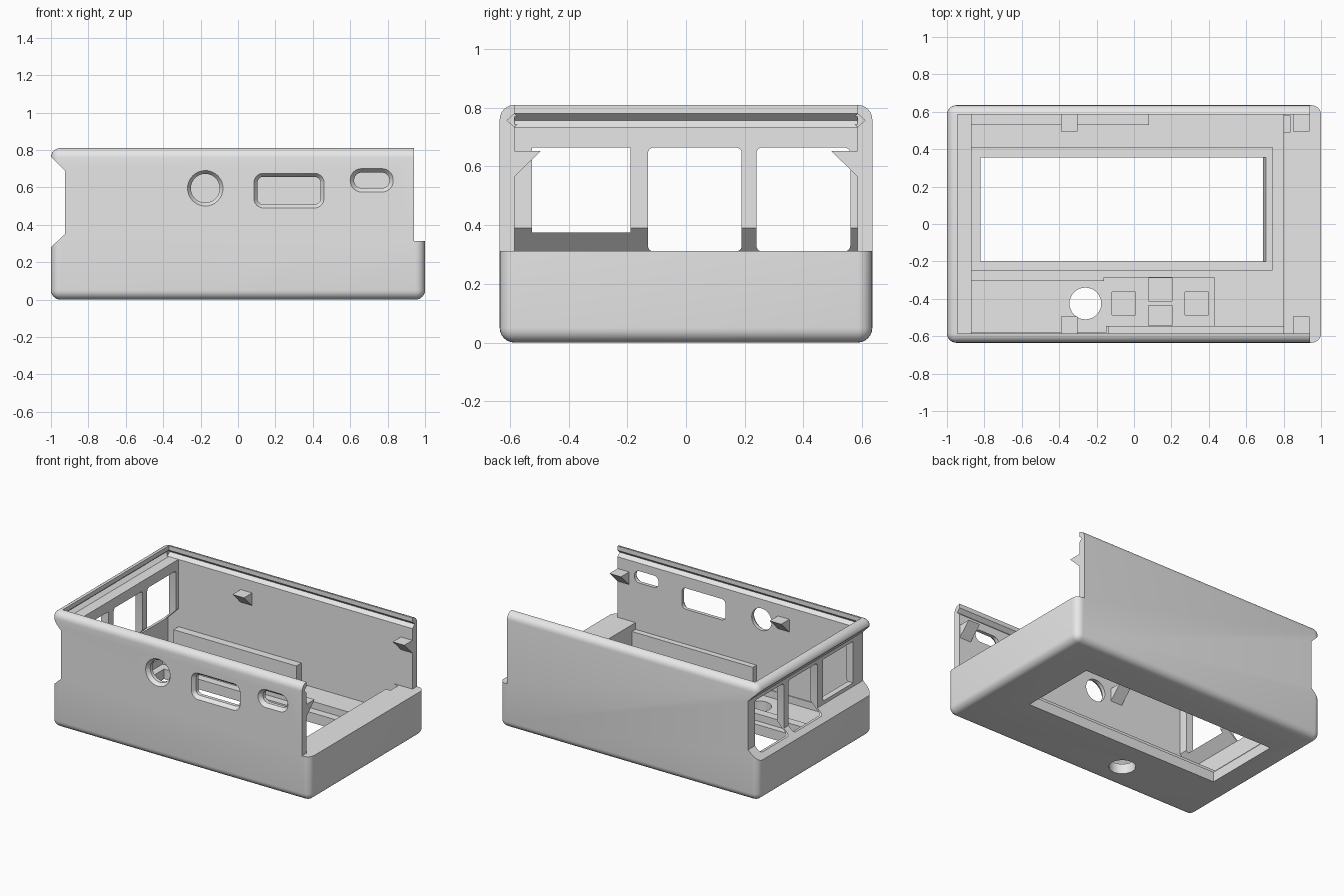
import bpy, bmesh, math
from mathutils import Vector

if "Cube" in bpy.data.objects:
    bpy.data.objects.remove(bpy.data.objects["Cube"], do_unlink=True)

grey = bpy.data.materials.new("light grey plastic")
grey.use_nodes = True
grey.diffuse_color = (0.8, 0.8, 0.8, 1)
grey.node_tree.nodes["Principled BSDF"].inputs["Base Color"].default_value = (0.8, 0.8, 0.8, 1)


def place(axis, p, t):
    if axis == "x":
        return Vector((t, p[0], p[1]))
    if axis == "y":
        return Vector((p[0], t, p[1]))
    return Vector((p[0], p[1], t))


def finish(name, bm):
    bmesh.ops.recalc_face_normals(bm, faces=bm.faces)
    mesh = bpy.data.meshes.new(name)
    bm.to_mesh(mesh)
    bm.free()
    mesh.materials.append(grey)
    ob = bpy.data.objects.new(name, mesh)
    bpy.context.scene.collection.objects.link(ob)
    return ob


def loft(name, axis, sections):
    """Skin matching outlines placed along an axis."""
    bm = bmesh.new()
    rings = [[bm.verts.new(place(axis, p, t)) for p in pts] for pts, t in sections]
    for a, b in zip(rings, rings[1:]):
        for i in range(len(a)):
            j = (i + 1) % len(a)
            bm.faces.new((a[i], a[j], b[j], b[i]))
    bm.faces.new(rings[0])
    bm.faces.new(rings[-1])
    return finish(name, bm)


def prism(name, axis, pts, a, b):
    return loft(name, axis, [(pts, a), (pts, b)])


def rect(u0, u1, v0, v1):
    return [(u0, v0), (u1, v0), (u1, v1), (u0, v1)]


def box(name, x0, x1, y0, y1, z0, z1):
    return prism(name, "z", rect(x0, x1, y0, y1), z0, z1)


def rounded(cu, cv, hu, hv, r, n=8):
    """Rounded rectangle outline."""
    pts = []
    for k, (su, sv) in enumerate([(1, 1), (-1, 1), (-1, -1), (1, -1)]):
        for i in range(n + 1):
            a = math.pi / 2 * (k + i / n)
            pts.append((cu + su * (hu - r) + r * math.cos(a),
                        cv + sv * (hv - r) + r * math.sin(a)))
    return pts


# Solid outer block with rounded edges
shell = box("case_shell", -1, 1, -0.635, 0.635, 0, 0.81)
bevel = shell.modifiers.new("round", "BEVEL")
bevel.width, bevel.segments, bevel.limit_method = 0.05, 6, "NONE"

cutters = []
cut = cutters.append

# Recessed band on the left end
cut(prism("end_notch", "y", [(-1.1, 0.187), (-0.925, 0.35), (-0.925, 0.69), (-1.1, 0.865)], -1, 1))

# Inner cavity with stepped end wall and lid groove
cut(prism("cavity", "y", [
    (-0.95, 0.12), (-0.95, 0.31), (-0.87, 0.39), (-0.87, 0.735), (-0.945, 0.735),
    (-0.97, 0.757), (-0.945, 0.78), (-0.945, 0.9), (1.1, 0.9), (1.1, 0.312),
    (0.8, 0.312), (0.8, 0.12)], -0.585, 0.585))
for s in (-1, 1):
    cut(prism("lid_groove", "x", [(s * 0.56, 0.757), (s * 0.585, 0.735),
                                  (s * 0.61, 0.757), (s * 0.585, 0.78)], -0.955, 1.1))

# Low right end
cut(box("end_cut", 0.94, 1.1, -1, 1, 0.312, 1))
cut(box("ledge_notch", 0.7, 0.835, 0.49, 0.58, 0.13, 0.4))

# Ports in the left end
cut(box("port_a", -1.1, -0.8, -0.525, -0.19, 0.375, 0.665))
for y0, y1 in ((-0.13, 0.19), (0.24, 0.56)):
    cut(prism("port", "x", rounded((y0 + y1) / 2, 0.4875, (y1 - y0) / 2, 0.1775, 0.02, 4), -1.1, -0.8))

# Chamfered front sockets: centre x, z, half width, half height, radius, chamfer
for cx, cz, hw, hh, r, c in ((-0.175, 0.595, 0.095, 0.095, 0.0949, 0.018),
                             (0.2725, 0.5825, 0.1875, 0.0925, 0.05, 0.019),
                             (0.715, 0.6375, 0.115, 0.0625, 0.06, 0.021)):
    outer = rounded(cx, cz, hw, hh, r)
    inner = rounded(cx, cz, hw - c, hh - c, r - c)
    cut(loft("socket", "y", [(outer, -0.7), (outer, -0.635), (inner, -0.61), (inner, -0.5)]))

# Floor: screen opening, its seat, button bay and knob hole
cut(box("screen_seat", -0.87, 0.74, -0.245, 0.41, 0.07, 0.2))
cut(prism("screen_opening", "y", [(-0.82, -0.1), (0.69, -0.1), (0.69, 0.02), (0.71, 0.08),
                                  (0.71, 0.2), (-0.82, 0.2)], -0.2, 0.355))
cut(box("knob_bay", -0.87, -0.15, -0.58, -0.305, 0.07, 0.2))
cut(box("button_bay", -0.16, 0.43, -0.545, -0.285, 0.07, 0.2))
for bx, by in ((-0.055, -0.425), (0.14, -0.35), (0.14, -0.49), (0.335, -0.425)):
    h = 0.0625 if by > -0.45 else 0.054
    cut(box("button_pocket", bx - 0.0625, bx + 0.0625, by - h, by + h, 0.05, 0.2))
cut(prism("knob_hole", "z", rounded(-0.26, -0.425, 0.085, 0.085, 0.0849), -0.1, 0.3))

bpy.context.view_layer.objects.active = shell
for c in cutters:
    c.hide_render = True
    m = shell.modifiers.new("cut", "BOOLEAN")
    m.operation, m.solver, m.object = "DIFFERENCE", "EXACT", c

# Bake the cuts, then drop the cutters
graph = bpy.context.evaluated_depsgraph_get()
baked = bpy.data.meshes.new_from_object(shell.evaluated_get(graph))
shell.modifiers.clear()
shell.data = baked
for c in cutters:
    bpy.data.objects.remove(c, do_unlink=True)

# Support rails along the long walls
box("rear_rail", -0.87, 0.08, 0.53, 0.6, 0.1, 0.265)
box("front_rail", -0.135, 0.81, -0.6, -0.545, 0.1, 0.265)

# Snap wedges holding the board
for s, side in ((-1, "front"), (1, "rear")):
    for x0, end in ((-0.39, "left_end"), (0.85, "right_end")):
        prism(f"{side}_snap_wedge_{end}", "x",
              [(s * 0.6, 0.55), (s * 0.495, 0.653), (s * 0.6, 0.653)], x0, x0 + 0.089)

# Smooth the rounded edges only
bpy.ops.object.select_all(action="DESELECT")
shell.select_set(True)
bpy.context.view_layer.objects.active = shell
bpy.ops.object.shade_smooth_by_angle(angle=math.radians(30))
